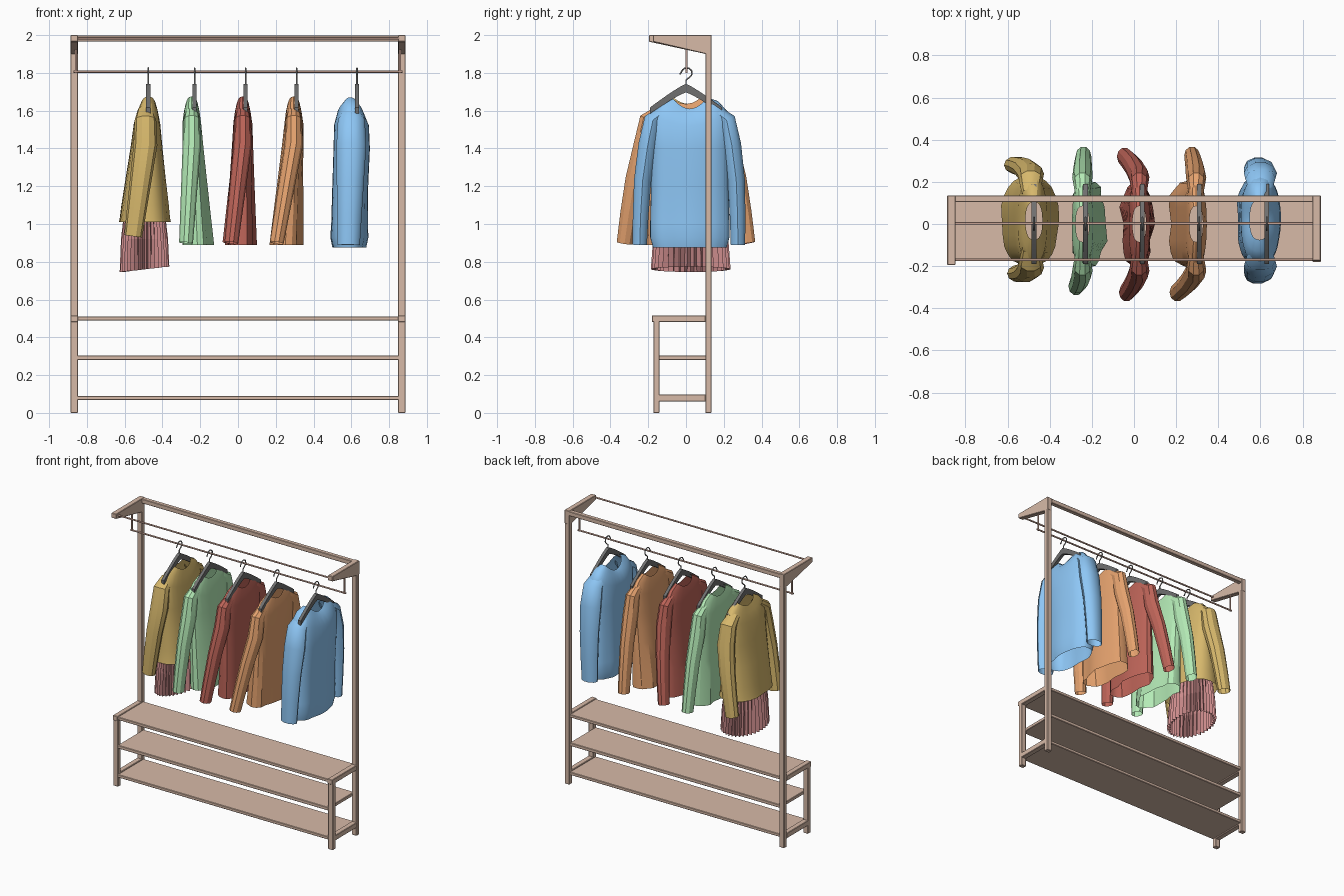
import bpy, bmesh, math, random
from mathutils import Vector

if "Cube" in bpy.data.objects:
    bpy.data.objects.remove(bpy.data.objects["Cube"])
random.seed(4)

def mat(name, c):
    m = bpy.data.materials.new(name)
    m.diffuse_color = (*c, 1)
    m.use_nodes = True
    m.node_tree.nodes["Principled BSDF"].inputs["Base Color"].default_value = m.diffuse_color
    return m

WOOD = mat("wood", (0.68, 0.49, 0.39))
COPPER = mat("rod_wood", (0.66, 0.42, 0.34))
BLACK = mat("hanger_black", (0.16, 0.16, 0.16))
STEEL = mat("hook_steel", (0.3, 0.3, 0.3))

def finish(bm, name, m, angle=None):
    bmesh.ops.recalc_face_normals(bm, faces=bm.faces)
    me = bpy.data.meshes.new(name)
    bm.to_mesh(me)
    bm.free()
    ob = bpy.data.objects.new(name, me)
    bpy.context.collection.objects.link(ob)
    me.materials.append(m)
    if angle:
        bpy.ops.object.select_all(action='DESELECT')
        ob.select_set(True)
        bpy.context.view_layer.objects.active = ob
        bpy.ops.object.shade_smooth_by_angle(angle=math.radians(angle))
    return ob

def prism(name, profile, x0, x1, m, bevel=0.003):
    """Extrude a (y, z) profile along x."""
    bm = bmesh.new()
    f = bm.faces.new([bm.verts.new((x0, y, z)) for y, z in profile])
    r = bmesh.ops.extrude_face_region(bm, geom=[f])
    bmesh.ops.translate(bm, vec=(x1 - x0, 0, 0),
                        verts=[v for v in r['geom'] if isinstance(v, bmesh.types.BMVert)])
    if bevel:
        bmesh.ops.bevel(bm, geom=bm.edges[:], offset=bevel, segments=1, affect='EDGES')
    return finish(bm, name, m)

def box(name, x0, x1, y0, y1, z0, z1, m=WOOD):
    return prism(name, [(y0, z0), (y1, z0), (y1, z1), (y0, z1)], x0, x1, m)

def wire(name, pts, r, m):
    cu = bpy.data.curves.new(name, 'CURVE')
    cu.dimensions = '3D'
    cu.bevel_depth = r
    cu.bevel_resolution = 2
    cu.use_fill_caps = True
    s = cu.splines.new('POLY')
    s.points.add(len(pts) - 1)
    for p, q in zip(s.points, pts):
        p.co = (*q, 1)
    cu.materials.append(m)
    ob = bpy.data.objects.new(name, cu)
    bpy.context.collection.objects.link(ob)

def loft(bm, rings):
    loops = [[bm.verts.new(p) for p in r] for r in rings]
    for a, b in zip(loops, loops[1:]):
        for i in range(len(a)):
            j = (i + 1) % len(a)
            bm.faces.new((a[i], a[j], b[j], b[i]))

# Wooden frame: posts, legs, side rails and tapered top brackets
for side, s, tip in (("left", -1, -0.195), ("right", 1, -0.175)):
    a, b = sorted((s * 0.848, s * 0.887))
    box(side + "_back_post", a, b, 0.102, 0.135, 0, 1.97)
    box(side + "_front_leg", a, b, -0.173, -0.14, 0, 0.49)
    box(side + "_upper_rail", a, b, -0.18, 0.104, 0.48, 0.516)
    box(side + "_lower_rail", a, b, -0.172, 0.104, 0.06, 0.098)
    prism(side + "_top_bracket", [(0.136, 2.0), (tip, 2.0), (tip, 1.965), (0.105, 1.9), (0.136, 1.9)],
          a, b, WOOD)
    wire(side + "_rod_drop", [(s * 0.858, 0.003, 1.80), (s * 0.858, 0.003, 1.95)], 0.006, COPPER)

# Shelves, back beam and rods
for n, z0, z1 in (("top", 0.488, 0.51), ("middle", 0.28, 0.304), ("bottom", 0.068, 0.09)):
    box(n + "_shelf", -0.852, 0.852, -0.173, 0.125, z0, z1)
box("back_beam", -0.852, 0.852, 0.104, 0.136, 1.965, 1.997)
wire("front_top_rod", [(-0.855, -0.17, 1.983), (0.855, -0.17, 1.983)], 0.006, COPPER)
wire("clothes_rod", [(-0.87, 0.003, 1.806), (0.87, 0.003, 1.806)], 0.006, COPPER)

def hanger(n, x):
    # Shaped hanger arms: curved boomerang profile, thicker in the middle
    up, lo = [], []
    for i in range(-8, 9):
        t = i / 8
        zt = 1.742 - 0.125 * abs(t) ** 1.15
        up.append((0.19 * t, zt))
        lo.append((0.19 * t, zt - 0.045 + 0.012 * abs(t)))
    prism(n + "_hanger", up + lo[::-1], x - 0.011, x + 0.011, BLACK, 0)
    pts = [(x, 0, 1.735), (x, 0, 1.762), (x, 0.02, 1.778)]
    for i in range(11):
        a = math.radians(-30 + 24 * i)
        pts.append((x, 0.004 + 0.028 * math.cos(a), 1.80 + 0.026 * math.sin(a)) if i < 9 else
                   (x, -0.03, 1.80 - 0.004 * (i - 8)))
    wire(n + "_hook", pts, 0.004, STEEL)

def garment(n, m, cx, cy, rings, sleeves, seg, fold, angle):
    """rings: (z, x centre, x half, y half, side lift); sleeves: side, then (x, y, z, rx, r) points."""
    bm = bmesh.new()
    ph = random.uniform(0, 6)
    body = []
    for k, (z, ox, a, b, lift) in enumerate(rings):
        f = fold * max(0, k - 1) / (len(rings) - 2)
        ring = []
        for i in range(seg):
            t = 2 * math.pi * i / seg
            c, s = math.cos(t), math.sin(t)
            e = 1 + f * (math.sin(5 * t + ph) + 0.6 * math.sin(9 * t + 2 * ph))
            px = a * math.copysign(abs(c) ** 0.8, c) * e
            py = b * math.copysign(abs(s) ** 0.8, s) * (1 + 0.1 * (e - 1))
            ring.append((ox + px, cy + py, z + lift * abs(s) ** 1.5))
        body.append(ring)
    loft(bm, body)
    for pts in sleeves:
        ps = [Vector(p[:3]) for p in pts]
        rs = []
        for k, p in enumerate(ps):
            d = (ps[min(k + 1, len(ps) - 1)] - ps[max(k - 1, 0)]).normalized()
            u = (Vector((1, 0, 0)) - d * d.x).normalized()
            v = d.cross(u)
            rs.append([p + u * pts[k][3] * math.cos(2 * math.pi * i / 10) +
                       v * pts[k][4] * math.sin(2 * math.pi * i / 10) for i in range(10)])
        loft(bm, rs)
    finish(bm, n, m, angle)

def sleeve(side, cx, cy, wx, wy, wz, rx, r):
    """Sleeve path from the shoulder at (cx, cy) to the wrist at (wx, wy, wz)."""
    out = [(cx, cy + side * 0.13, 1.60, rx * 0.7, 0.035), (cx, cy + side * 0.195, 1.55, rx * 0.95, r)]
    sx, sy, sz = cx, cy + side * 0.222, 1.42
    for t, bow in ((0, 0), (0.35, 0.012), (0.7, 0.008), (1, 0)):
        k = 1.05 - 0.25 * t
        out.append((sx + (wx - sx) * t, sy + (wy - sy) * t + side * bow, sz + (wz - sz) * t, rx * k, r * k))
    return out

# Three slim shirts: name, colour, hanger x, hem centre, hem half depth, front and back wrists (x, y)
for n, col, x, hx, ha, w0, w1 in (
        ("orange_shirt", (0.80, 0.37, 0.16), 0.31, 0.25, 0.085, (0.205, -0.325), (0.275, 0.325)),
        ("red_shirt", (0.52, 0.13, 0.10), 0.04, 0.015, 0.075, (-0.035, -0.325), (-0.045, 0.32)),
        ("green_shirt", (0.46, 0.83, 0.47), -0.23, -0.215, 0.08, (-0.275, -0.295), (-0.24, 0.325))):
    hanger(n, x)
    c = x - 0.015
    rings = [(1.635, c, 0.032, 0.085, 0.04), (1.59, c, 0.042, 0.15, 0.055),
             (1.53, c, 0.05, 0.205, 0.055)]
    for i in range(1, 7):
        t = i / 6
        rings.append((1.53 - 0.64 * t, c + (hx - c) * t, 0.05 + (ha - 0.05) * t, 0.195 + 0.01 * t, 0))
    garment(n, mat(n, col), c, 0.0, rings,
            [sleeve(-1, c, 0, *w0, 0.90, 0.046, 0.055), sleeve(1, c, 0, *w1, 0.90, 0.046, 0.055)],
            20, 0.12, 25)

# Blue sweater with full, gathered body
hanger("blue_sweater", 0.63)
garment("blue_sweater", mat("blue_sweater", (0.27, 0.57, 0.92)), 0.59, 0.02,
        [(1.61, 0.595, 0.045, 0.095, 0.06), (1.585, 0.595, 0.07, 0.15, 0.065), (1.52, 0.6, 0.092, 0.205, 0.07),
         (1.4, 0.6, 0.096, 0.205, 0), (1.2, 0.592, 0.094, 0.205, 0), (1.0, 0.588, 0.095, 0.21, 0),
         (0.93, 0.587, 0.098, 0.21, 0), (0.875, 0.587, 0.086, 0.195, 0)],
        [sleeve(-1, 0.6, 0.02, 0.585, -0.245, 0.89, 0.075, 0.05),
         sleeve(1, 0.6, 0.02, 0.585, 0.275, 0.89, 0.075, 0.05)], 40, 0.05, 50)

# Gold top, flared towards its hem
hanger("gold_top", -0.475)
garment("gold_top", mat("gold_top", (0.68, 0.48, 0.15)), -0.485, 0.015,
        [(1.635, -0.475, 0.04, 0.09, 0.04), (1.59, -0.478, 0.055, 0.15, 0.055), (1.53, -0.482, 0.07, 0.205, 0.055),
         (1.4, -0.485, 0.085, 0.2, 0), (1.25, -0.49, 0.105, 0.2, 0), (1.1, -0.493, 0.125, 0.205, 0),
         (1.03, -0.494, 0.132, 0.21, 0), (1.01, -0.494, 0.136, 0.213, 0)],
        [sleeve(-1, -0.49, 0.015, -0.555, -0.235, 0.935, 0.06, 0.05),
         sleeve(1, -0.49, 0.015, -0.57, 0.28, 0.935, 0.06, 0.05)], 24, 0.025, 30)

# Pleated skirt under the gold top
bm = bmesh.new()
N = 72
rings = []
for z, a, b, p in ((1.06, 0.105, 0.175, 0.004), (0.92, 0.115, 0.19, 0.010), (0.76, 0.118, 0.198, 0.014)):
    ring = []
    for i in range(N):
        t = 2 * math.pi * i / N
        q = p if i % 2 else -p
        c = math.cos(t)
        ring.append((-0.495 + (a + q) * c, 0.025 + (b + q) * math.sin(t), z + (0.014 * c if z < 0.8 else 0)))
    rings.append(ring)
loft(bm, rings)
finish(bm, "pleated_skirt", mat("skirt_rose", (0.6, 0.26, 0.26)))
